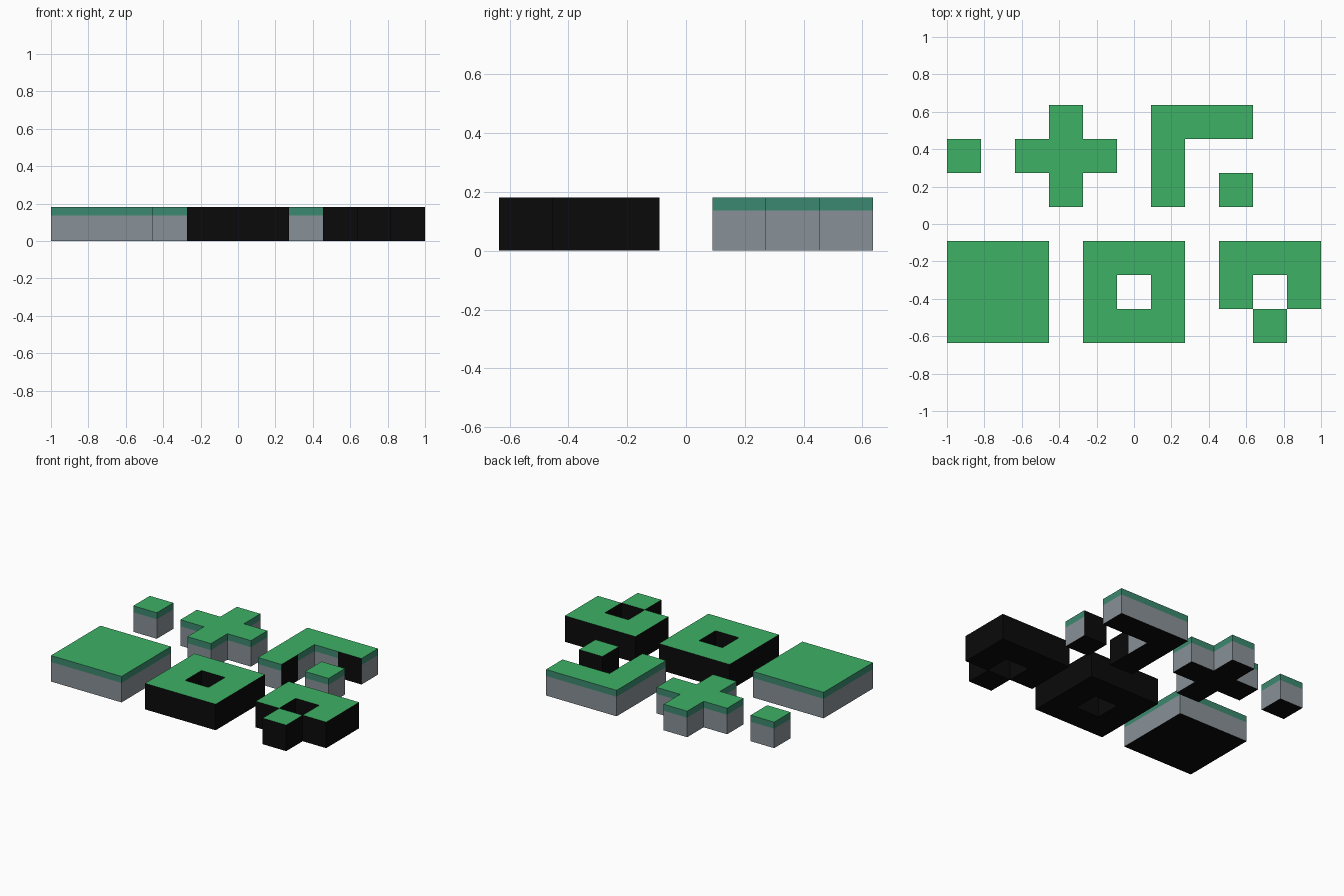
import bpy
import bmesh

cube = bpy.data.objects.get("Cube")
if cube:
    bpy.data.objects.remove(cube, do_unlink=True)

UNIT = 2 / 11            # one grid cell; the whole set spans 11 x 7 cells
HEIGHT = UNIT
BAND = HEIGHT * 0.75     # where the stone stops and the grass edge begins
EAST, NORTH, WEST, SOUTH = (1, 0), (0, 1), (-1, 0), (0, -1)


def material(name, colour):
    mat = bpy.data.materials.new(name)
    mat.use_nodes = True
    mat.diffuse_color = (*colour, 1)
    bsdf = mat.node_tree.nodes["Principled BSDF"]
    bsdf.inputs["Base Color"].default_value = (*colour, 1)
    bsdf.inputs["Roughness"].default_value = 0.9
    return mat


MATERIALS = [
    material("grass_green", (0.047, 0.44, 0.13)),
    material("grass_edge_green", (0.044, 0.25, 0.16)),
    material("stone_grey", (0.25, 0.285, 0.31)),
    material("black", (0.003, 0.003, 0.003)),
]
GRASS, EDGE, STONE, BLACK = range(4)


def tile(name, col, row, pattern, is_black=lambda cell, side: False):
    """Raise a block from a pattern of cells, listed from back to front."""
    lines = pattern.split("/")[::-1]
    cells = {(col + i, row + j) for j, line in enumerate(lines)
             for i, mark in enumerate(line) if mark == "#"}
    bm = bmesh.new()

    def quad(points, mat):
        face = bm.faces.new([bm.verts.new(p) for p in points])
        face.material_index = mat

    for i, j in sorted(cells):
        x, y = (i - 5.5) * UNIT, (j - 3.5) * UNIT
        corners = [(x, y), (x + UNIT, y), (x + UNIT, y + UNIT), (x, y + UNIT)]
        quad([(*c, HEIGHT) for c in corners], GRASS)
        quad([(*c, 0) for c in reversed(corners)], BLACK)
        # Walls only where there is no neighbouring cell
        for k, side in enumerate((SOUTH, EAST, NORTH, WEST)):
            if (i + side[0], j + side[1]) in cells:
                continue
            a, b = corners[k], corners[(k + 1) % 4]
            dark = is_black((i - col, j - row), side)
            for low, high, mat in ((0, BAND, STONE), (BAND, HEIGHT, EDGE)):
                quad([(*a, low), (*b, low), (*b, high), (*a, high)],
                     BLACK if dark else mat)

    bmesh.ops.remove_doubles(bm, verts=bm.verts, dist=0.0001)
    mesh = bpy.data.meshes.new(name)
    bm.to_mesh(mesh)
    bm.free()
    for mat in MATERIALS:
        mesh.materials.append(mat)
    obj = bpy.data.objects.new(name, mesh)
    bpy.context.collection.objects.link(obj)
    return obj


def all_black(cell, side):
    return True


# Back row
tile("single_block", 0, 5, "#")
tile("plus_block", 2, 4, ".#./###/.#.")
tile("corner_block", 6, 4, "###/#../#..",
     lambda cell, side: (cell, side) in (((0, 0), EAST), ((2, 2), SOUTH)))
tile("inner_corner_block", 8, 4, "#",
     lambda cell, side: side in (WEST, NORTH))

# Front row
tile("square_block", 0, 0, "###/###/###")
tile("ring_block", 4, 0, "###/#.#/###", all_black)
tile("arch_block", 8, 1, "###/#.#", all_black)
tile("arch_end_block", 9, 0, "#", all_black)
